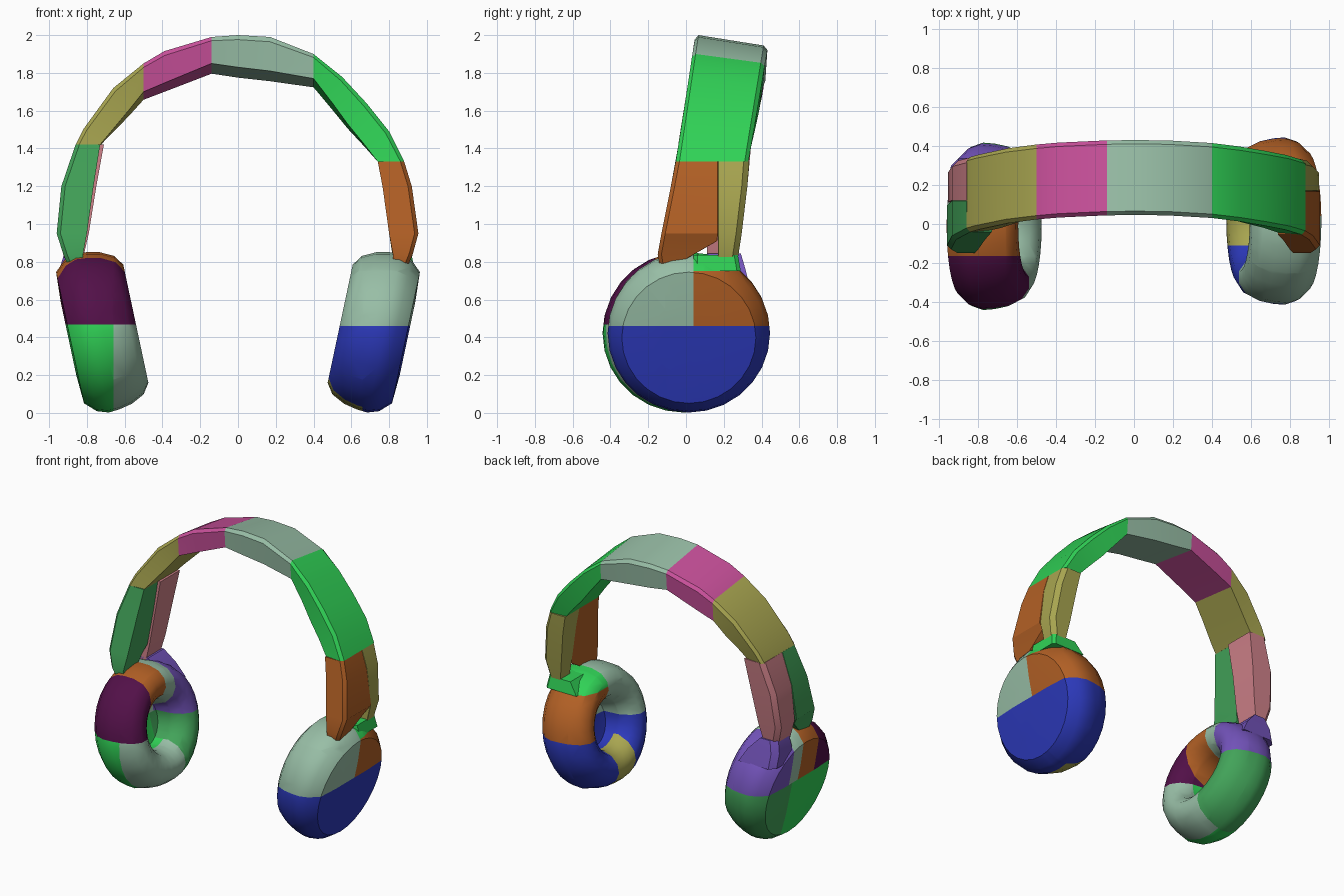
import bpy, bmesh, math
from mathutils import Vector

cube = bpy.data.objects.get("Cube")
if cube:
    bpy.data.objects.remove(cube, do_unlink=True)


def linear(c):
    c /= 255
    return c / 12.92 if c <= 0.04045 else ((c + 0.055) / 1.055) ** 2.4


def material(name, *rgb):
    m = bpy.data.materials.new(name)
    col = tuple(linear(c) for c in rgb) + (1.0,)
    m.use_nodes = True
    m.diffuse_color = col
    bsdf = m.node_tree.nodes["Principled BSDF"]
    bsdf.inputs["Base Color"].default_value = col
    bsdf.inputs["Roughness"].default_value = 0.7
    return m


SAGE = material("sage", 152, 190, 166)
MAGENTA = material("magenta", 200, 80, 154)
GREEN = material("bright_green", 48, 210, 86)
OLIVE = material("olive", 168, 165, 80)
ORANGE = material("burnt_orange", 178, 96, 37)
BLUE = material("royal_blue", 44, 57, 186)
LEAF = material("leaf_green", 66, 163, 89)
PLUM = material("dark_plum", 82, 16, 72)
PURPLE = material("violet", 116, 84, 188)
PINK = material("dusty_pink", 208, 130, 138)


def finish(name, bm, mats, rule=None, angle=30):
    """Turn a bmesh into an object, colouring faces by the rule on their centre."""
    bmesh.ops.recalc_face_normals(bm, faces=bm.faces[:])
    if rule:
        for f in bm.faces:
            f.material_index = mats.index(rule(f.calc_center_median()))
    me = bpy.data.meshes.new(name)
    bm.to_mesh(me)
    bm.free()
    for m in mats:
        me.materials.append(m)
    ob = bpy.data.objects.new(name, me)
    bpy.context.collection.objects.link(ob)
    bpy.ops.object.select_all(action='DESELECT')
    ob.select_set(True)
    bpy.context.view_layer.objects.active = ob
    bpy.ops.object.shade_smooth_by_angle(angle=math.radians(angle))
    return ob


def loft(sections):
    """Closed skin through a list of equal-sized loops, capped at both ends."""
    bm = bmesh.new()
    rings = [[bm.verts.new(p) for p in s] for s in sections]
    n = len(rings[0])
    for a, b in zip(rings, rings[1:]):
        for i in range(n):
            j = (i + 1) % n
            bm.faces.new((a[i], a[j], b[j], b[i]))
    bm.faces.new(rings[0])
    bm.faces.new(rings[-1])
    return bm


# ---- headband: (outer x, outer z, inner x, inner z) across the arch
arch = [
    (-0.86, 1.42, -0.73, 1.42), (-0.82, 1.50, -0.68, 1.48),
    (-0.66, 1.72, -0.58, 1.60), (-0.50, 1.85, -0.50, 1.70),
    (-0.39, 1.915, -0.37, 1.755), (-0.14, 1.99, -0.14, 1.85),
    (0.00, 2.00, 0.00, 1.83), (0.17, 1.99, 0.17, 1.81),
    (0.40, 1.90, 0.40, 1.77), (0.55, 1.78, 0.50, 1.64),
    (0.68, 1.64, 0.58, 1.53), (0.80, 1.49, 0.67, 1.42),
    (0.88, 1.33, 0.74, 1.33)]


def band_section(ox, oz, ix, iz):
    ch = 0.14                                   # share of thickness chamfered
    drop = max(0.0, 0.055 * (oz - 1.36) / 0.64)  # back edge sits lower
    front = -0.05 + (oz - 1.36) * 0.15           # band leans backwards
    back = front + 0.385
    mx, mz = ox + (ix - ox) * ch, oz + (iz - oz) * ch
    return [(ix, front + 0.01, iz), (mx, front, mz), (ox, front + 0.02, oz),
            (ox, back - 0.02, oz - drop), (mx, back, mz - drop),
            (ix, back - 0.01, iz - drop)]


def band_colour(c):
    if c.x < -0.5:
        return OLIVE
    if c.x < -0.14:
        return MAGENTA
    return SAGE if c.x < 0.4 else GREEN


finish("headband", loft([band_section(*a) for a in arch]),
       [OLIVE, MAGENTA, SAGE, GREEN], band_colour, 25)


# ---- forked yoke legs: rows of (z, inner x, outer x, front y, back y)
def prong(name, side, mat, rows, cf=0.02, cb=0.02):
    secs = []
    for z, xi, xo, y0, y1 in rows:
        z0, z1 = z if isinstance(z, tuple) else (z, z)   # sloping end
        secs.append([(side * xi, y0, z0), (side * (xo - cf), y0, z0),
                     (side * xo, y0 + cf, z0), (side * xo, y1 - cb, z1),
                     (side * (xo - cb), y1, z1), (side * xi, y1, z1)])
    return finish(name, loft(secs), [mat], None, 25)


prong("left_front_leg", 1, ORANGE, [
    (1.33, 0.74, 0.88, -0.055, 0.17), (1.20, 0.765, 0.92, -0.08, 0.17),
    (0.95, 0.80, 0.955, -0.13, 0.17),
    ((0.84, 0.91), 0.82, 0.925, -0.15, 0.165),
    (0.78, 0.82, 0.90, -0.14, -0.06)], 0.02, 0.002)
prong("left_back_leg", 1, OLIVE, [
    (1.33, 0.74, 0.88, 0.17, 0.335), (1.20, 0.765, 0.92, 0.17, 0.325),
    (0.95, 0.80, 0.95, 0.17, 0.295), (0.82, 0.82, 0.92, 0.17, 0.275)], 0.002, 0.03)
prong("right_front_leg", -1, LEAF, [
    (1.42, 0.73, 0.86, -0.04, 0.12), (1.20, 0.765, 0.935, -0.08, 0.12),
    (0.95, 0.80, 0.96, -0.13, 0.10),
    ((0.84, 0.90), 0.82, 0.925, -0.15, 0.08),
    (0.78, 0.82, 0.90, -0.14, -0.04)], 0.02, 0.002)
prong("right_back_leg", -1, PINK, [
    (1.42, 0.71, 0.86, 0.12, 0.345), (1.20, 0.75, 0.935, 0.12, 0.325),
    (0.95, 0.79, 0.955, 0.11, 0.295), (0.82, 0.82, 0.92, 0.11, 0.275)], 0.002, 0.03)

# ---- mounts joining the back legs to the cups
prong("left_mount", 1, GREEN, [
    (0.835, 0.74, 0.92, 0.04, 0.275), (0.75, 0.68, 0.935, 0.04, 0.29)])
prong("right_mount", -1, PURPLE, [
    (0.845, 0.80, 0.92, 0.11, 0.29), (0.76, 0.72, 0.945, 0.11, 0.315),
    (0.66, 0.66, 0.94, 0.12, 0.34)], 0.02, 0.04)

# ---- ear cups: (radius, distance outwards) from the outer face to the recess
cup_profile = [
    (0.20, 0.187), (0.355, 0.178), (0.41, 0.12), (0.43, 0.06), (0.425, 0.0),
    (0.41, -0.07), (0.375, -0.14), (0.32, -0.178), (0.26, -0.178),
    (0.205, -0.14), (0.17, -0.07), (0.16, 0.04), (0.08, 0.05)]
TILT = math.radians(12)


def ear_cup(name, side, y, cuts, mats, rule):
    centre = Vector((side * 0.715, y, 0.435))
    axis = Vector((side * math.cos(TILT), 0, -math.sin(TILT)))
    up = Vector((side * math.sin(TILT), 0, math.cos(TILT)))
    across = Vector((0, 1, 0))
    n = 28
    angles = [math.tau * i / n for i in range(n)]
    bm = loft([[centre + axis * d + (up * math.cos(a) + across * math.sin(a)) * r
                for a in angles] for r, d in cup_profile])
    # straight cuts so colour borders are clean
    for k, v in cuts:
        co, no = Vector(), Vector()
        co[k], no[k] = v, 1
        bmesh.ops.bisect_plane(bm, geom=bm.verts[:] + bm.edges[:] + bm.faces[:],
                               dist=1e-5, plane_co=co, plane_no=no)
    finish(name, bm, mats, rule, 40)


def left_colour(c):
    if c.z > 0.46:
        if c.y < 0.04:
            return SAGE
        return GREEN if c.z > 0.75 else ORANGE
    return OLIVE if c.x < 0.66 and -0.11 < c.y < 0.09 else BLUE


def right_colour(c):
    if c.z > 0.467:
        if c.y < -0.165:
            return PLUM
        if c.y < 0.02:
            return ORANGE
        return SAGE if c.y < 0.12 else PURPLE
    if c.y > 0.08:
        return LEAF
    return GREEN if c.x < -0.66 else SAGE


ear_cup("left_ear_cup", 1, 0.015,
        [(2, 0.46), (2, 0.75), (1, 0.04), (1, -0.11), (1, 0.09), (0, 0.66)],
        [SAGE, GREEN, ORANGE, OLIVE, BLUE], left_colour)
ear_cup("right_ear_cup", -1, -0.012,
        [(2, 0.467), (1, -0.165), (1, 0.02), (1, 0.12), (1, 0.08), (0, -0.66)],
        [PLUM, ORANGE, SAGE, PURPLE, LEAF, GREEN], right_colour)
